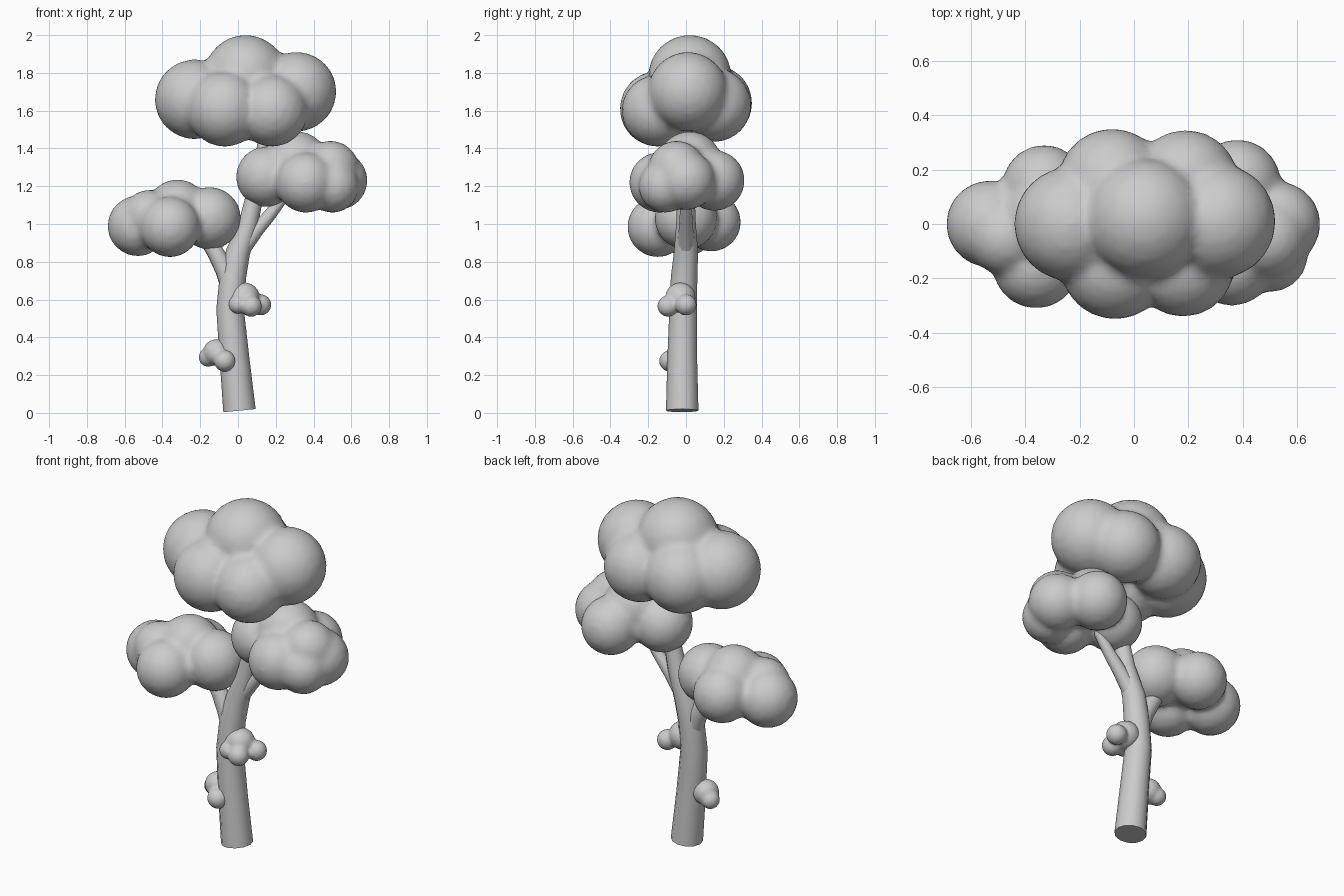
import bpy, bmesh, math
from mathutils import Matrix, Vector


def limb(name, points):
    """Tapered round limb through (x, y, z, radius) points."""
    cu = bpy.data.curves.new(name, 'CURVE')
    cu.dimensions = '3D'
    cu.bevel_depth = 1.0
    cu.bevel_resolution = 4
    cu.use_fill_caps = True
    sp = cu.splines.new('POLY')
    sp.points.add(len(points) - 1)
    for p, (x, y, z, r) in zip(sp.points, points):
        p.co = (x, y, z, 1)
        p.radius = r
    ob = bpy.data.objects.new(name, cu)
    bpy.context.collection.objects.link(ob)
    bpy.ops.object.select_all(action='DESELECT')
    ob.select_set(True)
    bpy.context.view_layer.objects.active = ob
    bpy.ops.object.convert(target='MESH')
    bpy.ops.object.shade_smooth_by_angle(angle=math.radians(50))
    return ob


def cloud(name, lobes, voxel):
    """Rounded foliage clump: spheres (x, y, z, radius) fused into one skin."""
    bm = bmesh.new()
    for x, y, z, r in lobes:
        bmesh.ops.create_icosphere(bm, subdivisions=3, radius=r * 1.01,
                                   matrix=Matrix.Translation(Vector((x, y, z))))
    me = bpy.data.meshes.new(name)
    bm.to_mesh(me)
    bm.free()
    ob = bpy.data.objects.new(name, me)
    bpy.context.collection.objects.link(ob)
    rm = ob.modifiers.new("fuse", 'REMESH')
    rm.mode = 'VOXEL'
    rm.voxel_size = voxel
    rm.use_smooth_shade = True
    sm = ob.modifiers.new("soften", 'SMOOTH')
    sm.factor = 0.5
    sm.iterations = 2
    return ob


# Trunk and its two side branches
limb("trunk", [(0.008, -0.02, 0.012, 0.086), (-0.018, -0.02, 0.28, 0.079),
               (-0.042, -0.015, 0.55, 0.073), (-0.027, -0.01, 0.72, 0.070),
               (0.0, 0.0, 0.85, 0.064), (0.055, 0.0, 1.0, 0.052),
               (0.095, 0.0, 1.18, 0.045), (0.13, 0.0, 1.38, 0.034),
               (0.15, 0.0, 1.58, 0.025)])
limb("left_branch", [(-0.035, -0.01, 0.66, 0.055), (-0.07, -0.005, 0.76, 0.052),
                     (-0.12, 0.0, 0.85, 0.045), (-0.21, 0.0, 0.98, 0.03)])
limb("right_branch", [(0.03, 0.0, 0.88, 0.045), (0.10, 0.0, 0.97, 0.038),
                      (0.17, 0.0, 1.05, 0.033), (0.27, 0.0, 1.18, 0.025)])

# Main foliage
cloud("top_foliage", [
    (0.04, 0.02, 1.78, 0.22), (0.31, 0.01, 1.70, 0.21), (-0.23, 0.0, 1.66, 0.21),
    (-0.07, -0.15, 1.61, 0.20), (0.18, -0.15, 1.60, 0.19),
    (-0.08, 0.15, 1.64, 0.20), (0.19, 0.15, 1.63, 0.195)], 0.022)
cloud("right_foliage", [
    (0.31, 0.02, 1.32, 0.17), (0.49, -0.05, 1.29, 0.15), (0.53, 0.0, 1.23, 0.155),
    (0.36, -0.14, 1.22, 0.16), (0.15, 0.0, 1.25, 0.16),
    (0.38, 0.15, 1.23, 0.16), (0.50, -0.11, 1.20, 0.14)], 0.02)
cloud("left_foliage", [
    (-0.32, 0.01, 1.07, 0.165), (-0.53, 0.0, 0.99, 0.16), (-0.36, -0.15, 0.985, 0.16),
    (-0.15, 0.0, 1.03, 0.165), (-0.33, 0.135, 1.01, 0.155),
    (-0.47, -0.05, 1.04, 0.14)], 0.02)

# Small tufts on the trunk
cloud("upper_tuft", [
    (0.035, -0.03, 0.61, 0.08), (0.12, 0.0, 0.572, 0.056),
    (0.07, -0.095, 0.565, 0.056), (0.0, -0.085, 0.575, 0.05)], 0.01)
cloud("lower_tuft", [
    (-0.115, -0.02, 0.32, 0.07), (-0.157, 0.0, 0.295, 0.051),
    (-0.07, -0.085, 0.275, 0.057)], 0.01)
